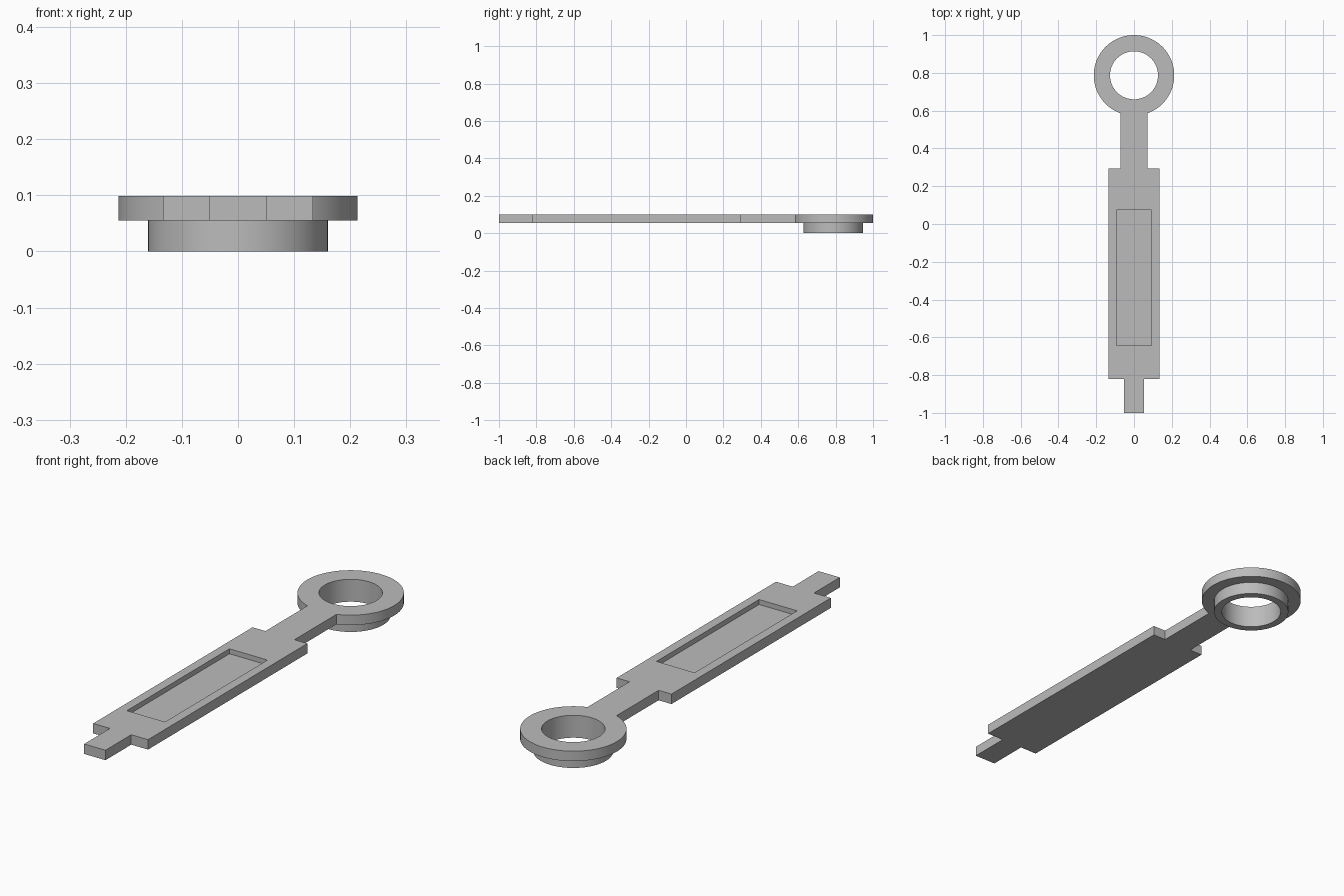
import bpy, bmesh
from math import cos, sin, asin, pi, radians

cube = bpy.data.objects.get("Cube")
if cube:
    bpy.data.objects.remove(cube, do_unlink=True)

BOTTOM, TOP = 0.055, 0.099
RING_Y, RING_R, COLLAR_R, HOLE_R = 0.787, 0.213, 0.16, 0.127
NECK, BODY, TAIL = 0.071, 0.134, 0.052
SEGMENTS = 96

grey = bpy.data.materials.new("plain grey")
grey.use_nodes = True
grey.diffuse_color = (0.5, 0.5, 0.5, 1)
grey.node_tree.nodes["Principled BSDF"].inputs["Base Color"].default_value = (0.5, 0.5, 0.5, 1)


def prism(name, outline, z0, z1):
    """Extrude a flat counter-clockwise outline from z0 to z1."""
    bm = bmesh.new()
    face = bm.faces.new([bm.verts.new((x, y, z0)) for x, y in outline])
    grown = bmesh.ops.extrude_face_region(bm, geom=[face])["geom"]
    verts = [v for v in grown if isinstance(v, bmesh.types.BMVert)]
    bmesh.ops.translate(bm, verts=verts, vec=(0, 0, z1 - z0))
    bmesh.ops.recalc_face_normals(bm, faces=bm.faces)
    mesh = bpy.data.meshes.new(name)
    bm.to_mesh(mesh)
    bm.free()
    mesh.materials.append(grey)
    obj = bpy.data.objects.new(name, mesh)
    bpy.context.collection.objects.link(obj)
    return obj


def arc(radius, start, sweep, count):
    return [(radius * cos(start + sweep * i / count),
             RING_Y + radius * sin(start + sweep * i / count)) for i in range(count + 1)]


def circle(radius):
    return arc(radius, 0, 2 * pi, SEGMENTS)[:-1]


def combine(target, tool, operation):
    """Apply a boolean and discard the tool."""
    mod = target.modifiers.new(operation.title(), "BOOLEAN")
    mod.operation, mod.object, mod.solver = operation, tool, "EXACT"
    bpy.context.view_layer.objects.active = target
    bpy.ops.object.modifier_apply(modifier=mod.name)
    bpy.data.objects.remove(tool, do_unlink=True)


# Flat handle: tail, body, neck and ring head in one outline
right_side = [(TAIL, -1), (TAIL, -0.82), (BODY, -0.82), (BODY, 0.293), (NECK, 0.293)]
gap = asin(NECK / RING_R)
head = arc(RING_R, -pi / 2 + gap, 2 * pi - 2 * gap, SEGMENTS)
left_side = [(-x, y) for x, y in reversed(right_side)]
handle = prism("ring_handle", right_side + head + left_side, BOTTOM, TOP)

# Collar below the ring
combine(handle, prism("collar", circle(COLLAR_R), 0, (BOTTOM + TOP) / 2), "UNION")

# Through hole and shallow rectangular recess
combine(handle, prism("hole_cutter", circle(HOLE_R), -0.1, 0.2), "DIFFERENCE")
rectangle = [(-0.093, -0.643), (0.093, -0.643), (0.093, 0.073), (-0.093, 0.073)]
combine(handle, prism("recess_cutter", rectangle, 0.077, 0.2), "DIFFERENCE")

# Smooth round walls, sharp edges elsewhere
bpy.ops.object.select_all(action="DESELECT")
handle.select_set(True)
bpy.context.view_layer.objects.active = handle
bpy.ops.object.shade_smooth_by_angle(angle=radians(30))
